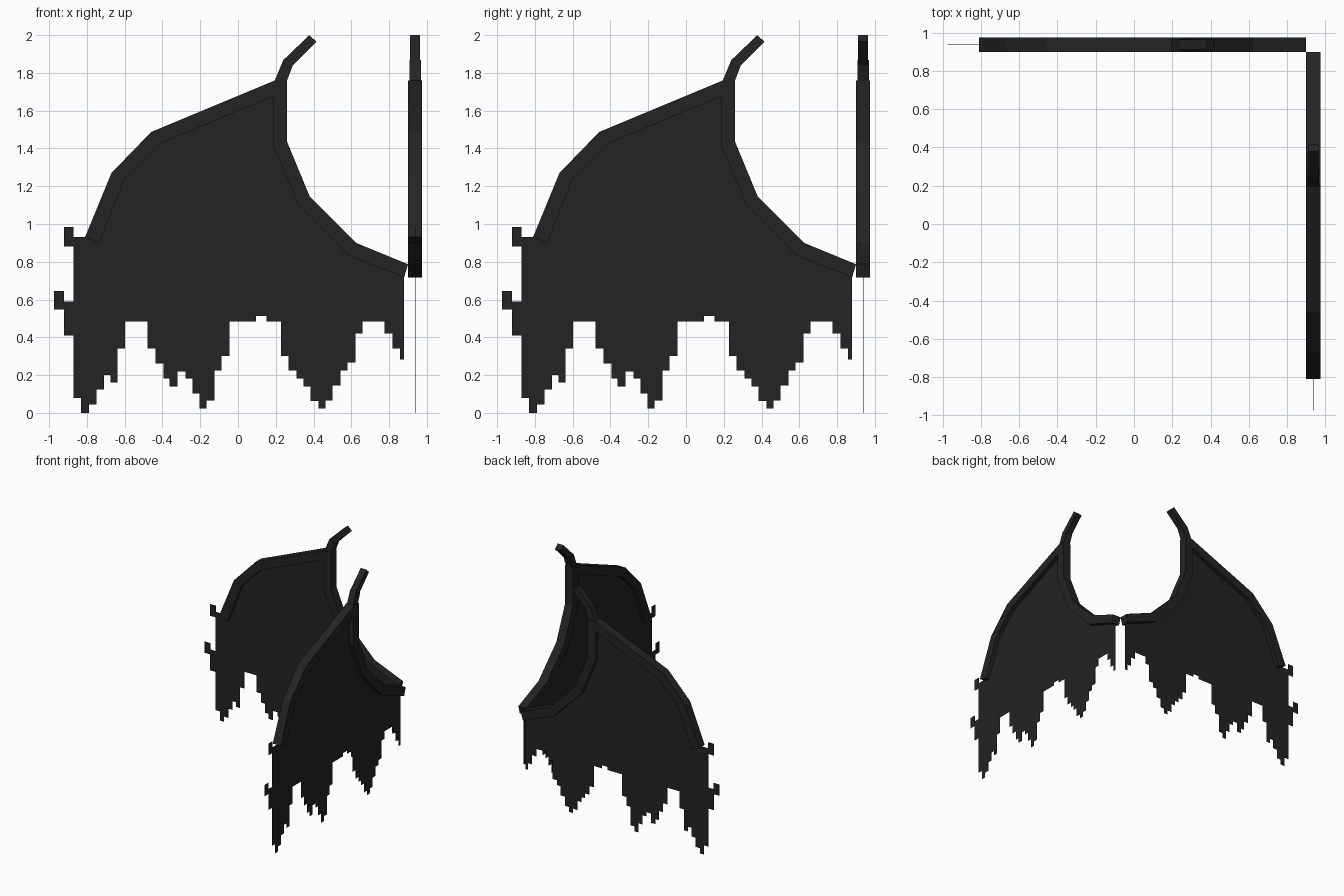
import bpy, bmesh

OFFSET = 0.9375  # distance of each wing plane from the centre

leather = bpy.data.materials.new("charcoal")
leather.diffuse_color = (0.017, 0.017, 0.017, 1)


def plate(name, outline, half, turned):
    """Extrude a (u, z) outline to both sides of a wing plane."""
    bm = bmesh.new()
    rings = []
    for d in (OFFSET - half, OFFSET + half):
        rings.append([bm.verts.new((d, u, z) if turned else (u, d, z)) for u, z in outline])
        bm.faces.new(rings[-1])
    a, b = rings
    for i in range(len(outline)):
        bm.faces.new((a[i - 1], a[i], b[i], b[i - 1]))
    bmesh.ops.recalc_face_normals(bm, faces=bm.faces)
    mesh = bpy.data.meshes.new(name)
    bm.to_mesh(mesh)
    bm.free()
    mesh.materials.append(leather)
    bpy.context.collection.objects.link(bpy.data.objects.new(name, mesh))


# bony frame: outer and inner edge
outer = [(-.81, .93), (-.67, 1.27), (-.46, 1.487), (.195, 1.76), (.26, 1.76),
         (.26, 1.435), (.38, 1.145), (.625, .90), (.9, .787)]
inner = [(-.735, .90), (-.60, 1.24), (-.415, 1.425), (.185, 1.675),
         (.185, 1.42), (.32, 1.10), (.585, .833), (.88, .718)]

# claw on top of the frame
claw_base = [(.195, 1.76), (.24, 1.868), (.29, 1.84), (.26, 1.76)]
claw_tip = [(.24, 1.868), (.378, 2.0), (.415, 1.965), (.29, 1.84)]

# ragged hem: (right end, bottom height) of each step, left to right
HEM_START = -.87
hem = [(-.83, .08), (-.79, .0), (-.75, .045), (-.71, .125), (-.675, .2), (-.638, .16),
       (-.597, .34), (-.478, .485), (-.437, .34), (-.395, .262), (-.362, .183), (-.32, .14),
       (-.278, .22), (-.24, .183), (-.203, .103), (-.166, .024), (-.125, .066), (-.087, .225),
       (-.045, .3), (.094, .485), (.15, .512), (.227, .485), (.267, .3), (.31, .225),
       (.347, .183), (.385, .14), (.427, .062), (.463, .024), (.5, .066), (.543, .145),
       (.58, .225), (.622, .267), (.66, .42), (.776, .485), (.818, .42), (.857, .34), (.88, .283)]

# torn left edge, from the frame down to the hem
torn = [(-.78, .93), (-.87, .93), (-.87, .983), (-.922, .983), (-.922, .882), (-.87, .882),
        (-.87, .59), (-.922, .59), (-.922, .645), (-.975, .645), (-.975, .548),
        (-.922, .548), (-.922, .41), (-.87, .41)]

membrane = list(torn)
left = HEM_START
for right, z in hem:
    membrane += [(left, z), (right, z)]
    left = right
# top edge runs along the inside of the frame
membrane += [(.88, .75), (.605, .867), (.35, 1.12), (.22, 1.43), (.22, 1.71),
             (-.437, 1.455), (-.635, 1.255)]

for side, turned in (("back", False), ("right", True)):
    plate(side + "_wing_frame", outer + inner[::-1], .0375, turned)
    plate(side + "_wing_claw_base", claw_base, .03, turned)
    plate(side + "_wing_claw_tip", claw_tip, .0265, turned)
    plate(side + "_wing_membrane", membrane, .001, turned)
